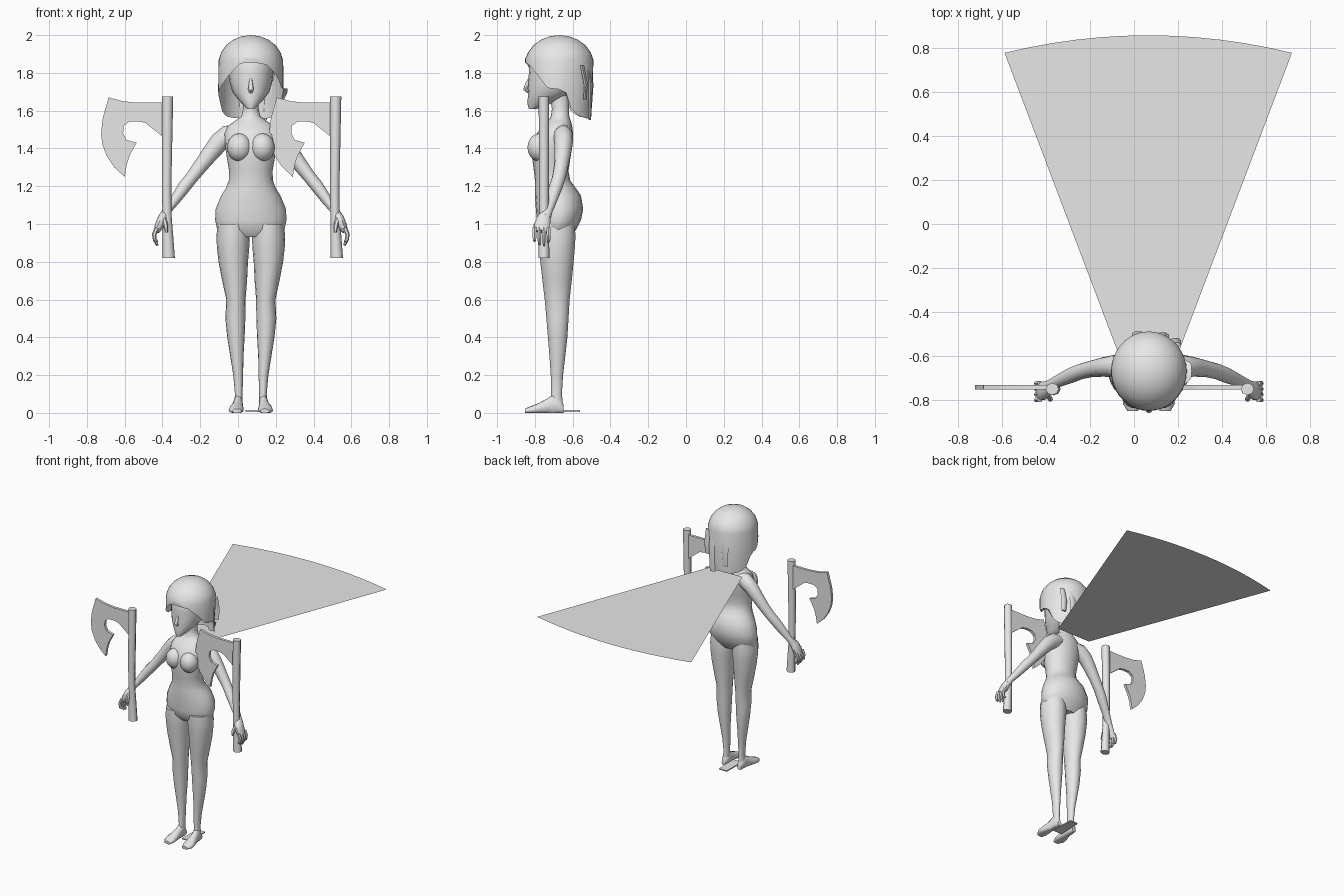
import bpy, bmesh, math
from mathutils import Vector

CX = 0.068  # figure's centre line
grey = bpy.data.materials.new("plain_grey")
grey.diffuse_color = (0.8, 0.8, 0.8, 1)


def make(name, verts, faces, smooth=True, solid=True):
    bm = bmesh.new()
    vs = [bm.verts.new(v) for v in verts]
    for f in faces:
        bm.faces.new([vs[i] for i in f])
    if solid:
        bmesh.ops.recalc_face_normals(bm, faces=bm.faces)
    me = bpy.data.meshes.new(name)
    bm.to_mesh(me)
    bm.free()
    me.materials.append(grey)
    ob = bpy.data.objects.new(name, me)
    bpy.context.collection.objects.link(ob)
    if smooth:
        bpy.ops.object.select_all(action='DESELECT')
        ob.select_set(True)
        bpy.context.view_layer.objects.active = ob
        bpy.ops.object.shade_smooth_by_angle(angle=math.radians(50))
    return ob


def skin(name, rings, smooth=True):
    """Join equal rings of points into a capped tube."""
    n = len(rings[0])
    faces = [(r * n + i, r * n + (i + 1) % n, (r + 1) * n + (i + 1) % n, (r + 1) * n + i)
             for r in range(len(rings) - 1) for i in range(n)]
    last = (len(rings) - 1) * n
    faces += [tuple(range(n))[::-1], tuple(range(last, last + n))]
    return make(name, [p for r in rings for p in r], faces, smooth)


def stack(name, rows, n=16):
    """Horizontal oval rings: (z, x centre, half width, front y, back y)."""
    ang = [2 * math.pi * i / n for i in range(n)]
    return skin(name, [[(x + w * math.cos(a), (f + b) / 2 + (b - f) / 2 * math.sin(a), z)
                        for a in ang] for z, x, w, f, b in rows])


def tube(name, path, n=10):
    """Round tube along a path: (x, y, z, radius in the x-z plane, radius in y)."""
    pts = [Vector(p[:3]) for p in path]
    rings = []
    for i, p in enumerate(path):
        t = (pts[min(i + 1, len(pts) - 1)] - pts[max(i - 1, 0)]).normalized()
        u = Vector((0, 1, 0)).cross(t).normalized()
        v = t.cross(u)
        rings.append([pts[i] + u * p[3] * math.cos(2 * math.pi * k / n)
                      + v * p[4] * math.sin(2 * math.pi * k / n) for k in range(n)])
    return skin(name, rings)


def ball(name, c, r):
    """Ellipsoid."""
    rows = [(c[2] - r[2] * math.cos(t), c[0], r[0] * math.sin(t),
             c[1] - r[1] * math.sin(t), c[1] + r[1] * math.sin(t))
            for t in [0.05 + (math.pi - 0.1) * i / 10 for i in range(11)]]
    return stack(name, rows, 14)


# Torso with neck
stack("torso", [(z, CX, w, f, b) for z, w, f, b in [
    (.93, .13, -.75, -.61), (.97, .178, -.782, -.582), (1.02, .189, -.79, -.556),
    (1.08, .186, -.795, -.544), (1.15, .157, -.80, -.556), (1.19, .132, -.80, -.583),
    (1.23, .117, -.80, -.613), (1.28, .115, -.805, -.622), (1.35, .127, -.815, -.612),
    (1.42, .137, -.815, -.600), (1.48, .139, -.79, -.598), (1.52, .12, -.76, -.603),
    (1.545, .085, -.73, -.61), (1.57, .05, -.715, -.618), (1.61, .041, -.71, -.62),
    (1.68, .041, -.72, -.62)]], 20)

# Head
stack("head", [(z, CX, w, f, b) for z, w, f, b in [
    (1.61, .02, -.832, -.79), (1.63, .04, -.838, -.73), (1.66, .068, -.838, -.67),
    (1.70, .098, -.836, -.60), (1.75, .113, -.835, -.56), (1.80, .12, -.832, -.54),
    (1.86, .122, -.83, -.53), (1.92, .10, -.79, -.56)]], 20)
tube("nose", [(CX, -.826, 1.775, .006, .006), (CX, -.842, 1.74, .011, .010),
              (CX, -.850, 1.712, .015, .012), (CX, -.834, 1.698, .010, .008)], 8)

# Hair: a dome whose hanging edge follows the part, the side locks and the long back
EDGE = [(-180, 1.57), (-150, 1.56), (-125, 1.57), (-110, 1.60), (-97, 1.70), (-80, 1.70),
        (-55, 1.75), (-30, 1.82), (-10, 1.88), (10, 1.875), (30, 1.84), (50, 1.79),
        (70, 1.72), (98, 1.71), (112, 1.60), (130, 1.57), (155, 1.555), (180, 1.57)]


def edge(a):
    for (a0, z0), (a1, z1) in zip(EDGE, EDGE[1:]):
        if a0 <= a <= a1:
            return z0 + (z1 - z0) * (a - a0) / (a1 - a0)


n, hv, hf = 36, [(CX, -.67, 2.0)], []
for r in range(1, 10):
    for i in range(n):
        deg = -180 + 360 * i / n
        a, e = math.radians(deg), edge(deg)
        if r < 6:
            t = math.pi / 2 * r / 5.5
            k, z = math.sin(min(t, 1.57)), max(1.845 + .155 * math.cos(t), e)
        else:
            z = min(1.845, e) + (e - min(1.845, e)) * (r - 5) / 4
            k = 1 - .3 * max(0, 1.80 - z) * (abs(deg) > 100)
        if r == 9 and 75 < deg < 105:
            k = 1.13  # flicked side lock
        hv.append((CX + .173 * k * math.sin(a), -.67 - .182 * k * math.cos(a), z))
for i in range(n):
    j = (i + 1) % n
    hf.append((0, 1 + i, 1 + j))
    hf += [(1 + r * n + i, 1 + (r + 1) * n + i, 1 + (r + 1) * n + j, 1 + r * n + j)
           for r in range(8)]
make("hair", hv, hf)

# Loose locks at the back
for k, (x, y, z, w) in enumerate([(.13, -.505, 1.55, .03), (.02, -.50, 1.62, .03), (.19, -.53, 1.66, .025)]):
    tube("loose_lock_%d" % k, [(x, y - .02, 1.84, w, .012), (x, y, 1.74, w, .012),
                               (x, y - .005, z, w * .8, .008)], 6)

for s, side in ((-1, "right"), (1, "left")):
    X = lambda d: CX + s * d
    # Leg
    stack(side + "_leg", [(z, X(d), w, f, b) for z, d, w, f, b in [
        (.05, .066, .022, -.72, -.652), (.1, .064, .020, -.714, -.657), (.2, .067, .026, -.716, -.651),
        (.3, .074, .035, -.723, -.639), (.4, .079, .046, -.731, -.628), (.5, .082, .053, -.739, -.622),
        (.6, .079, .051, -.748, -.616), (.7, .086, .066, -.76, -.605), (.8, .093, .078, -.771, -.595),
        (.88, .094, .086, -.78, -.588), (.94, .094, .088, -.785, -.585), (1.0, .094, .08, -.785, -.59)]])
    # Foot, swept from heel to toes with a flat sole
    rings = []
    for y, d, w, h in [(-.648, .066, .016, .045), (-.665, .066, .024, .075), (-.70, .067, .025, .10),
                       (-.735, .070, .028, .075), (-.78, .076, .038, .052),
                       (-.82, .078, .040, .036), (-.853, .074, .024, .022)]:
        rings.append([(X(d + w * math.cos(t)), y, max(0, h * (.42 + .58 * math.sin(t))))
                      for t in [2 * math.pi * i / 12 for i in range(12)]])
    skin(side + "_foot", rings)
    # Chest
    ball(side + "_chest", (X(.060), -.775, 1.405), (.066, .066, .075))
    # Arm
    tube(side + "_arm", [(X(d), y, z, r, q) for d, y, z, r, q in [
        (.07, -.655, 1.485, .045, .045), (.12, -.65, 1.468, .056, .052), (.165, -.648, 1.435, .052, .050),
        (.21, -.652, 1.38, .046, .044), (.26, -.66, 1.315, .039, .038), (.31, -.672, 1.25, .034, .036),
        (.35, -.688, 1.20, .034, .036), (.40, -.71, 1.13, .028, .030), (.445, -.732, 1.07, .022, .026),
        (.462, -.745, 1.04, .024, .032)]], 12)
    # Hand: palm, fingers, thumb
    tube(side + "_palm", [(X(.45), -.738, 1.06, .020, .026), (X(.468), -.752, 1.03, .026, .038),
                          (X(.485), -.762, .99, .024, .044), (X(.50), -.765, .96, .016, .040)])
    for k in range(4):
        y, tip = -.802 + .025 * k, (.91, .89, .885, .905)[k]
        tube("%s_finger_%d" % (side, k), [(X(.497), y, .98, .013, .012), (X(.512), y, .945, .012, .012),
                                          (X(.508), y, .915, .010, .010), (X(.495), y, tip, .006, .006)], 6)
    tube(side + "_thumb", [(X(.46), -.775, 1.03, .012, .012), (X(.45), -.798, .99, .013, .012),
                           (X(.447), -.803, .955, .007, .007)], 6)

# Pair of axes, both blades pointing the same way
BLADE = [(-.685, 1.67), (-.61, 1.65), (-.53, 1.642), (-.39, 1.642), (-.39, 1.455), (-.44, 1.495),
         (-.49, 1.535), (-.53, 1.544), (-.575, 1.542), (-.605, 1.52), (-.608, 1.48), (-.59, 1.445),
         (-.537, 1.43), (-.575, 1.36), (-.59, 1.31), (-.60, 1.25), (-.655, 1.30), (-.695, 1.36),
         (-.718, 1.42), (-.725, 1.48), (-.716, 1.56)]
for off, side in ((0, "right"), (.89, "left")):
    m = len(BLADE)
    vs = [(x + off, y, z) for y in (-.755, -.735) for x, z in BLADE]
    fs = [tuple(range(m)), tuple(range(m, 2 * m))[::-1]]
    fs += [(i, m + i, m + (i + 1) % m, (i + 1) % m) for i in range(m)]
    make(side + "_axe_blade", vs, fs, False)
    tube(side + "_axe_handle", [(-.367 + off, -.752, .82, .033, .029), (-.376 + off, -.752, 1.05, .024, .025),
                                (-.378 + off, -.752, 1.2, .025, .026), (-.373 + off, -.752, 1.675, .030, .028)], 8)

# Flat cape spread out behind the shoulders
k = 12
ts = [-1 + 2 * i / k for i in range(k + 1)]
cape = [(.065 + .14 * t, -.58, 1.53) for t in ts] + [(.065 + .655 * t, .86 - .08 * t * t, 1.53) for t in ts]
make("cape", cape, [(i, i + 1, k + 2 + i, k + 1 + i) for i in range(k)], False, False)

# Small floor plate behind one foot
make("floor_plate", [(x, y, z) for z in (.006, .014) for x, y in
                     ((.04, -.74), (.12, -.74), (.11, -.56), (.045, -.56))],
     [(3, 2, 1, 0), (4, 5, 6, 7), (0, 1, 5, 4), (1, 2, 6, 5), (2, 3, 7, 6), (3, 0, 4, 7)], False)
